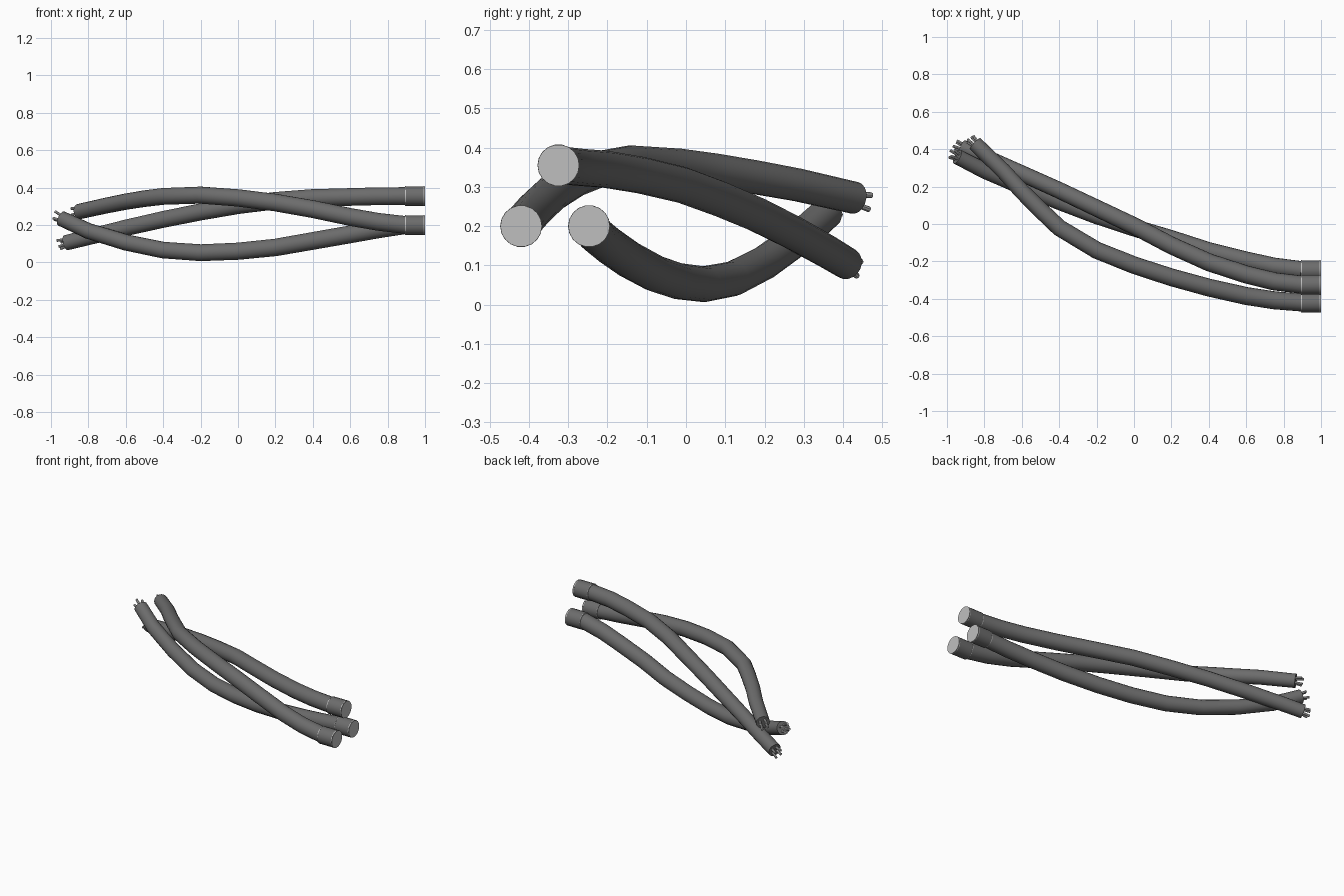
import bpy, bmesh, math
from mathutils import Vector

if "Cube" in bpy.data.objects:
    bpy.data.objects.remove(bpy.data.objects["Cube"])

SIDES = 18


def material(name, v):
    m = bpy.data.materials.new(name)
    m.diffuse_color = (v, v, v, 1)
    m.use_nodes = True
    m.node_tree.nodes["Principled BSDF"].inputs["Base Color"].default_value = m.diffuse_color
    return m


DARK = material("dark grey rubber", 0.15)
LIGHT = material("light grey metal", 0.52)


def sweep(name, pts, radii, mat, sides=SIDES, cap_mat=None):
    """Round tube through the points, closed at both ends."""
    pts = [Vector(p) for p in pts]
    bm = bmesh.new()
    rings = []
    for i, p in enumerate(pts):
        t = Vector((0, 0, 0))
        if i > 0:
            t += (p - pts[i - 1]).normalized()
        if i < len(pts) - 1:
            t += (pts[i + 1] - p).normalized()
        t.normalize()
        u = t.cross(Vector((0, 0, 1))).normalized()
        v = u.cross(t)
        rings.append([bm.verts.new(p + radii[i] * (math.cos(a) * u + math.sin(a) * v))
                      for a in (2 * math.pi * k / sides for k in range(sides))])
    for r, s in zip(rings, rings[1:]):
        for k in range(sides):
            j = (k + 1) % sides
            bm.faces.new((r[k], r[j], s[j], s[k]))
    caps = [bm.faces.new(rings[0]), bm.faces.new(rings[-1])]
    for c in caps:
        c.material_index = 1 if cap_mat else 0
    bmesh.ops.recalc_face_normals(bm, faces=bm.faces)
    me = bpy.data.meshes.new(name)
    bm.to_mesh(me)
    bm.free()
    me.materials.append(mat)
    if cap_mat:
        me.materials.append(cap_mat)
    ob = bpy.data.objects.new(name, me)
    bpy.context.collection.objects.link(ob)
    bpy.ops.object.select_all(action='DESELECT')
    ob.select_set(True)
    bpy.context.view_layer.objects.active = ob
    bpy.ops.object.shade_smooth_by_angle(angle=math.radians(40))
    return ob


# Centre line of each cable, from the collar to the stripped end
CABLES = {
    "front_cable": [(.9, -.42, .2), (.75, -.408, .217), (.6, -.385, .243), (.4, -.34, .285),
                    (.2, -.285, .32), (0, -.22, .345), (-.2, -.14, .36), (-.4, -.02, .353),
                    (-.5, .075, .341), (-.6, .175, .325), (-.7, .285, .305), (-.85, .43, .272)],
    "upper_cable": [(.9, -.325, .355), (.75, -.307, .354), (.6, -.27, .35), (.4, -.205, .345),
                    (.2, -.115, .33), (0, -.01, .305), (-.2, .085, .27), (-.4, .18, .23),
                    (-.6, .27, .185), (-.8, .36, .135), (-.92, .41, .105)],
    "back_cable": [(.9, -.247, .2), (.75, -.228, .177), (.6, -.195, .15), (.4, -.145, .115),
                   (.2, -.08, .08), (0, -.02, .06), (-.2, .045, .052), (-.4, .12, .066),
                   (-.6, .2, .107), (-.8, .285, .168), (-.945, .36, .235)],
}

for name, path in CABLES.items():
    n = len(path)
    sweep(name, path, [.048 - .007 * (i / (n - 1)) ** 2 for i in range(n)], DARK)

    # Collar with light end faces and thin light edge bands
    _, y, z = path[0]
    sweep(name + "_collar", [(.895, y, z), (1, y, z)], [.053, .053], DARK, cap_mat=LIGHT)
    for x in (.894, .992):
        sweep(name + "_band", [(x, y, z), (x + .004, y, z)], [.0535, .0535], LIGHT)

    # Splayed bare wires
    end = Vector(path[-1])
    t = (end - Vector(path[-2])).normalized()
    u = t.cross(Vector((0, 0, 1))).normalized()
    v = u.cross(t)
    for k in range(4):
        a = math.pi / 2 * k + .5
        out = math.cos(a) * u + math.sin(a) * v
        start = end + out * .018 - t * .01
        tip = end + out * .026 + t * (.036 + .007 * (k % 2))
        sweep(name + "_wire", [start, tip], [.0075, .0075], LIGHT, 8)
